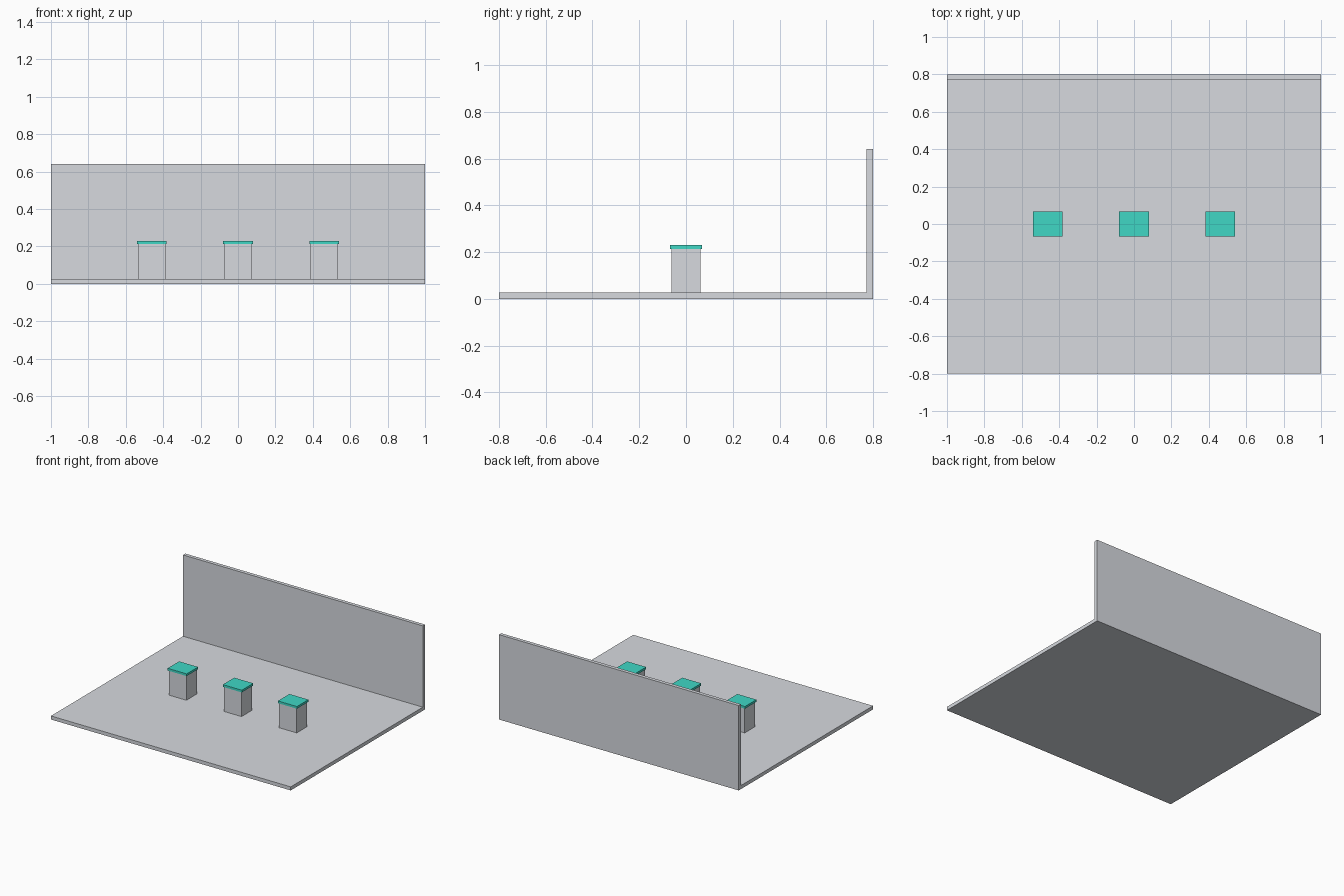
import bpy

if "Cube" in bpy.data.objects:
    bpy.data.objects.remove(bpy.data.objects["Cube"])


def material(name, rgb):
    m = bpy.data.materials.new(name)
    m.diffuse_color = (*rgb, 1.0)
    m.use_nodes = True
    m.node_tree.nodes["Principled BSDF"].inputs["Base Color"].default_value = m.diffuse_color
    return m


GREY = material("light grey", (0.68, 0.70, 0.74))
TEAL = material("teal", (0.05, 0.68, 0.56))


def box(name, x, y, z, mat):
    """Box from (min, max) ranges on each axis."""
    ranges = (x, y, z)
    bpy.ops.mesh.primitive_cube_add(size=1, location=[(a + b) / 2 for a, b in ranges])
    ob = bpy.context.object
    ob.name = name
    ob.scale = [b - a for a, b in ranges]
    bpy.ops.object.transform_apply(location=False, rotation=False, scale=True)
    ob.data.materials.append(mat)
    return ob


FLOOR_TOP = 0.027
CAP_BOTTOM, CAP_TOP = 0.213, 0.23

# Floor slab and back wall
box("floor", (-1, 1), (-0.8, 0.8), (0, FLOOR_TOP), GREY)
box("back_wall", (-1, 1), (0.773, 0.8), (FLOOR_TOP, 0.64), GREY)

# Row of three pedestals with overhanging caps
for label, cx in (("left", -0.46), ("middle", 0.0), ("right", 0.46)):
    box(f"pedestal_{label}", (cx - 0.073, cx + 0.073), (-0.062, 0.062),
        (FLOOR_TOP, CAP_BOTTOM), GREY)
    box(f"pedestal_cap_{label}", (cx - 0.079, cx + 0.079), (-0.068, 0.068),
        (CAP_BOTTOM, CAP_TOP), TEAL)
